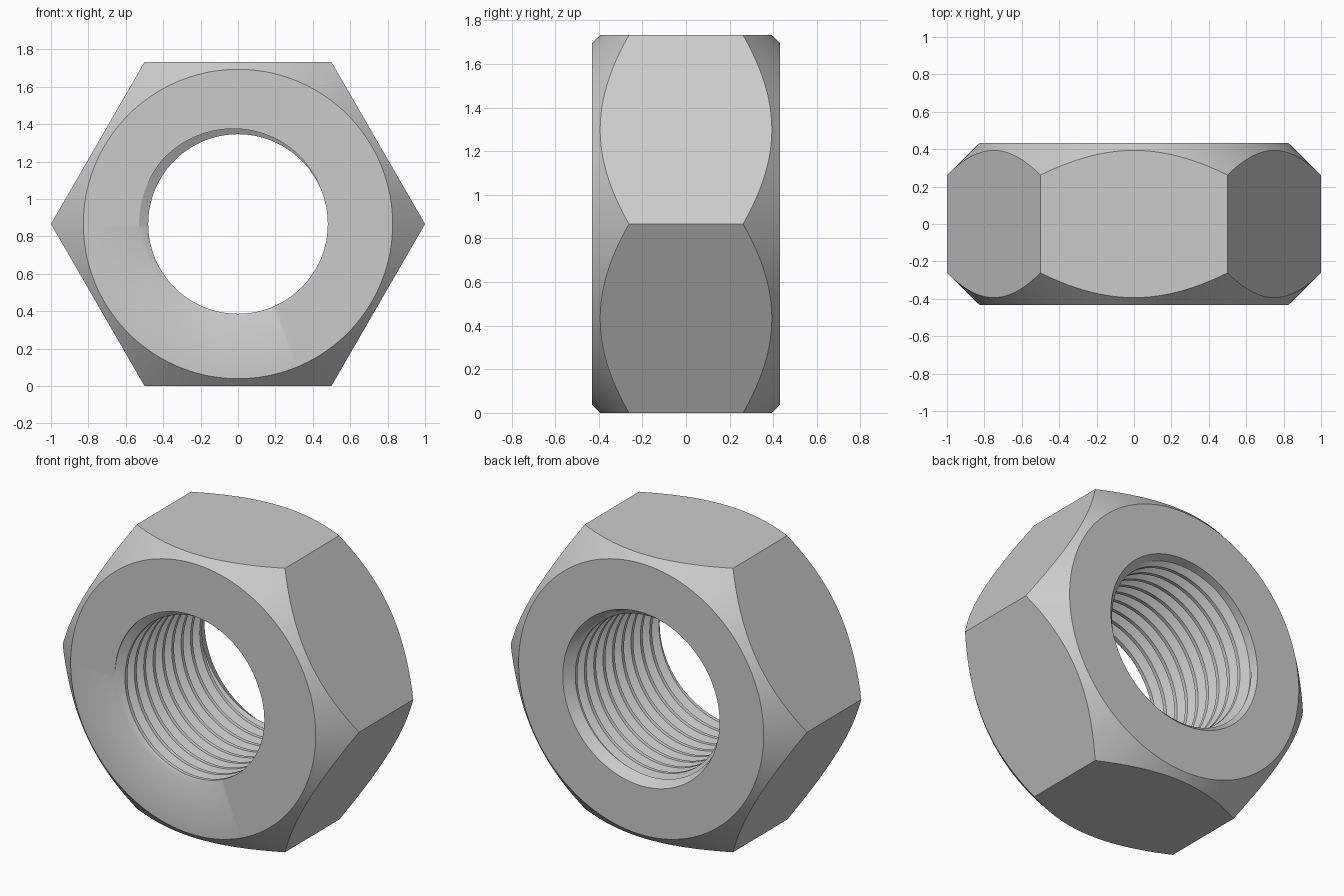
import bpy, bmesh, math

if "Cube" in bpy.data.objects:
    bpy.data.objects.remove(bpy.data.objects["Cube"])

N = 144                      # segments round the axis
A = math.sqrt(3) / 2         # hexagon apothem, also the height of the axis
T = 0.432                    # half thickness
FACE_R = 0.827               # radius of the flat round end faces
MINOR, MAJOR, PITCH = 0.48, 0.529, 0.09
BACK = T - 0.05              # thread stops here, then a countersink opens out
PHASE = math.radians(160)    # where the groove runs out of the front face


def hex_radius(t):
    return A / math.cos(t % (math.pi / 3) - math.pi / 6)


def thread_radius(t, y):
    u = (y + T) / PITCH + (t - PHASE) / math.tau
    u = abs(u - round(u))
    f = min(max((u - 1 / 16) / (3 / 8 - 1 / 16), 0), 1)
    return MAJOR + (MINOR - MAJOR) * f


def thread_point(t, turn):
    y = -T + PITCH * (turn - (t - PHASE) / math.tau)
    y = min(max(y, -T), BACK)
    return thread_radius(t, y), y


def corner_point(t, side):
    r = hex_radius(t)
    return r, side * (T - (r - FACE_R) * 0.985)


# closed section swept round the axis: bore, back face, hexagon, front face
turns = [k + b for k in range(-2, 13) for b in (-3 / 8, -1 / 16, 1 / 16, 3 / 8)]
rows = [lambda t, s=s: thread_point(t, s) for s in turns]
rows += [lambda t: (MAJOR, T),
         lambda t: (FACE_R, T),
         lambda t: corner_point(t, 1),
         lambda t: corner_point(t, -1),
         lambda t: (FACE_R, -T)]

bm = bmesh.new()
grid = []
for row in rows:
    ring = []
    for i in range(N + 1):
        t = math.tau * i / N
        r, y = row(t)
        ring.append(bm.verts.new((r * math.cos(t), y, A + r * math.sin(t))))
    grid.append(ring)
for j, ring in enumerate(grid):
    nxt = grid[(j + 1) % len(grid)]
    for i in range(N):
        bm.faces.new((ring[i], ring[i + 1], nxt[i + 1], nxt[i]))
bmesh.ops.remove_doubles(bm, verts=bm.verts, dist=1e-5)
bmesh.ops.recalc_face_normals(bm, faces=bm.faces)

mesh = bpy.data.meshes.new("hex_nut")
bm.to_mesh(mesh)
bm.free()
steel = bpy.data.materials.new("grey steel")
steel.diffuse_color = (0.6, 0.6, 0.6, 1)
steel.use_nodes = True
steel.node_tree.nodes["Principled BSDF"].inputs["Base Color"].default_value = steel.diffuse_color
mesh.materials.append(steel)
nut = bpy.data.objects.new("hex_nut", mesh)
bpy.context.collection.objects.link(nut)

# smooth cones and bore, sharp edges kept
bpy.context.view_layer.objects.active = nut
nut.select_set(True)
bpy.ops.object.shade_smooth_by_angle(angle=math.radians(30))
